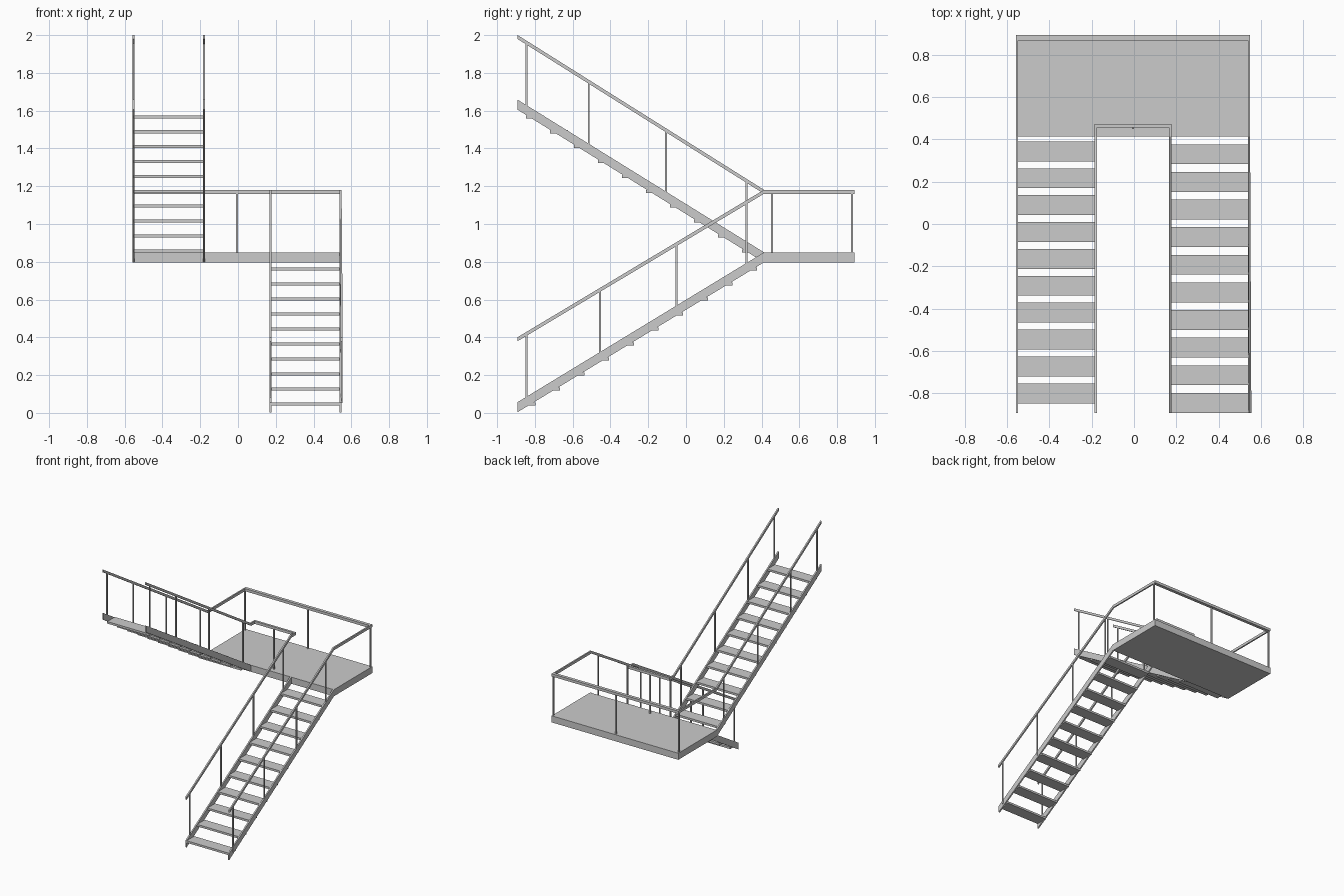
import bpy, bmesh

if "Cube" in bpy.data.objects:
    bpy.data.objects.remove(bpy.data.objects["Cube"])

F, K, B = -0.893, 0.413, 0.893      # flight end, landing front, landing back
T = 0.011                           # stringer / side rail thickness


def prism(name, prof, x0, x1):
    """Extrude a (y, z) outline from x0 to x1."""
    bm = bmesh.new()
    f = bm.faces.new([bm.verts.new((x0, y, z)) for y, z in prof])
    r = bmesh.ops.extrude_face_region(bm, geom=[f])
    for v in r["geom"]:
        if isinstance(v, bmesh.types.BMVert):
            v.co.x = x1
    bmesh.ops.recalc_face_normals(bm, faces=bm.faces[:])
    me = bpy.data.meshes.new(name)
    bm.to_mesh(me)
    bm.free()
    ob = bpy.data.objects.new(name, me)
    bpy.context.collection.objects.link(ob)
    return ob


def box(name, x0, x1, y0, y1, z0, z1):
    return prism(name, [(y0, z0), (y1, z0), (y1, z1), (y0, z1)], x0, x1)


def band(path, h):
    """Outline of a strip of vertical height h whose underside follows path."""
    return path + [(y, z + h) for y, z in reversed(path)]


# landing slab
box("landing", -0.558, 0.548, K, B, 0.797, 0.849)

# each flight: name, inner x, outer x, bottom end z, rail end z, post y positions
flights = [
    ("lower", 0.171, 0.543, 0.003, 0.379, (-0.845, -0.455, -0.05, 0.32)),
    ("upper", -0.180, -0.553, 1.606, 1.980, (-0.845, -0.515, -0.105, 0.32)),
]
RAIL_Z, RAIL_H = 1.160, 0.021
for name, xi, xo, z_end, r_end, posts in flights:
    for side, x, back in (("inner", xi, 0.473), ("outer", xo, B)):
        # sloping stringer
        prism(f"{name}_{side}_stringer", band([(F, z_end), (K, 0.797)], 0.053),
              x - T / 2, x + T / 2)
        # handrail, running level over the landing
        rail = prism(f"{name}_{side}_handrail",
                     band([(F, r_end), (K, RAIL_Z), (back, RAIL_Z)], RAIL_H),
                     x - T / 2, x + T / 2)
        skew = 0.006 if (name, side) == ("lower", "outer") else 0
        for v in rail.data.vertices:
            if v.co.y < -0.8:
                v.co.x += skew
        # balusters
        for i, y in enumerate(posts):
            t = (y - F) / (K - F)
            px = x + skew * (1 - t)
            box(f"{name}_{side}_post_{i + 1}", px - 0.004, px + 0.004, y - 0.005, y + 0.005,
                z_end + (0.797 - z_end) * t + 0.02, r_end + (RAIL_Z - r_end) * t + 0.008)

# treads
for i in range(10):
    y, z = -0.845 + 0.1305 * i, 0.048 + 0.0794 * i
    box(f"lower_tread_{i + 1}", 0.173, 0.541, y - 0.047, y + 0.047, z - 0.008, z + 0.008)
    y, z = 0.343 - 0.127 * i, 0.858 + 0.0788 * i
    box(f"upper_tread_{i + 1}", -0.551, -0.182, y - 0.047, y + 0.047, z - 0.008, z + 0.008)

# cross rails on the landing
box("back_rail", -0.558, 0.548, B - 0.025, B, RAIL_Z, RAIL_Z + RAIL_H)
box("inner_cross_rail", -0.185, 0.176, 0.455, 0.473, RAIL_Z, RAIL_Z + RAIL_H)

# landing posts
for n, x, y in (("back_left_post", -0.553, 0.878), ("back_middle_post", -0.005, 0.878),
                ("back_right_post", 0.543, 0.878), ("inner_middle_post", -0.005, 0.455)):
    box(n, x - 0.005, x + 0.005, y - 0.005, y + 0.005, 0.84, RAIL_Z + 0.005)
